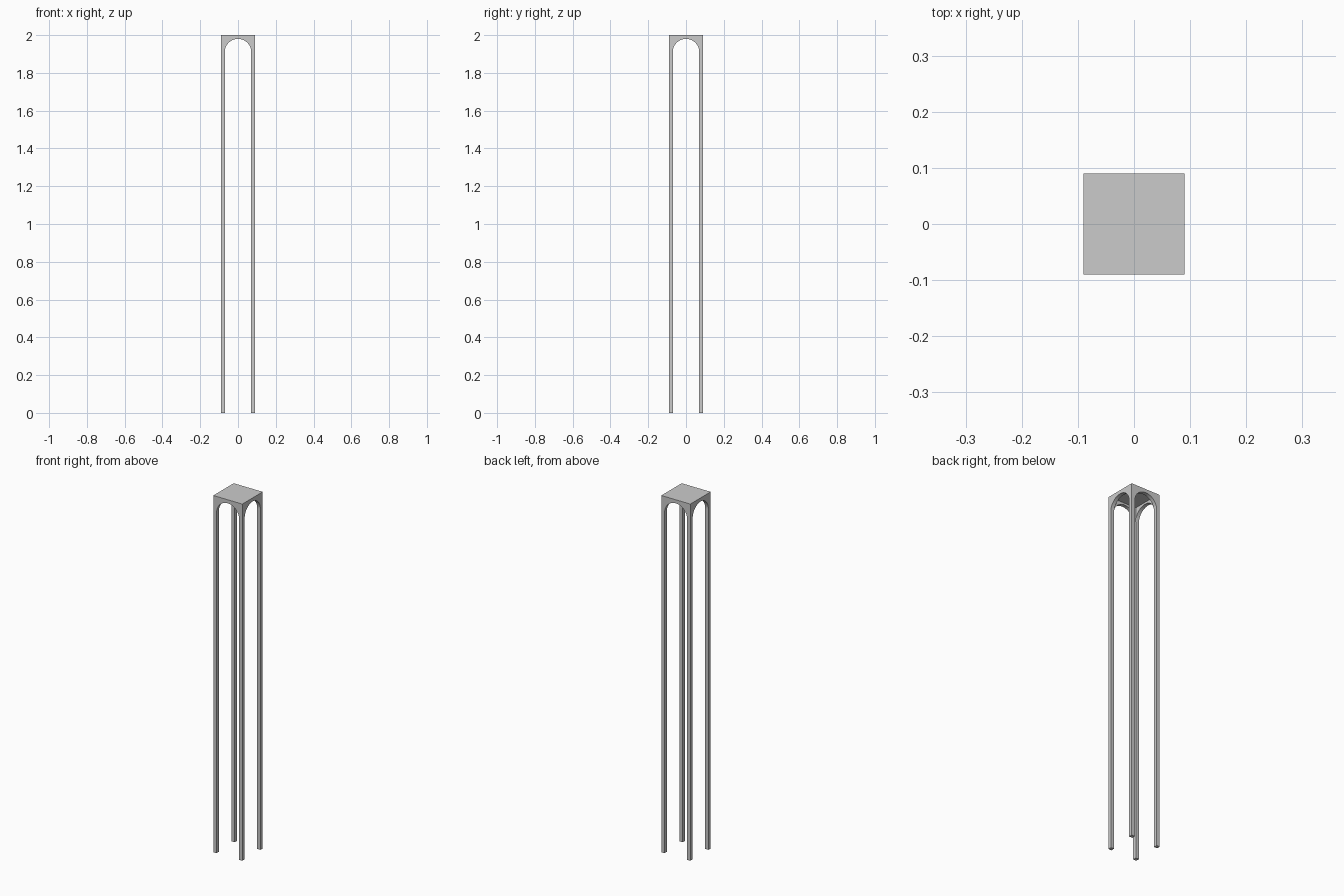
import bpy, bmesh, math
from mathutils import Matrix

if "Cube" in bpy.data.objects:
    bpy.data.objects.remove(bpy.data.objects["Cube"])

W = 0.09        # half width
T = 0.02        # leg and panel thickness
R = W - T       # arch radius
SPRING = 1.91   # height where the arch starts
SEG = 32


def make_object(name, bm):
    bmesh.ops.recalc_face_normals(bm, faces=bm.faces)
    me = bpy.data.meshes.new(name)
    bm.to_mesh(me)
    bm.free()
    ob = bpy.data.objects.new(name, me)
    bpy.context.collection.objects.link(ob)
    return ob


def box(name, lo, hi):
    bm = bmesh.new()
    bmesh.ops.create_cube(bm, size=1)
    for v in bm.verts:
        for i in range(3):
            v.co[i] = lo[i] if v.co[i] < 0 else hi[i]
    return make_object(name, bm)


def arch(name, angle):
    # spandrel panel above a round arch, between two corner legs
    pts = [(R * math.cos(math.pi * i / SEG), SPRING + R * math.sin(math.pi * i / SEG))
           for i in range(SEG + 1)]
    pts += [(-R, 2.0), (R, 2.0)]
    bm = bmesh.new()
    face = bm.faces.new([bm.verts.new((x, -W, z)) for x, z in pts])
    ext = bmesh.ops.extrude_face_region(bm, geom=[face])
    verts = [g for g in ext["geom"] if isinstance(g, bmesh.types.BMVert)]
    bmesh.ops.translate(bm, verts=verts, vec=(0, T, 0))
    bmesh.ops.rotate(bm, verts=bm.verts, matrix=Matrix.Rotation(angle, 3, 'Z'))
    return make_object(name, bm)


# four corner legs
for sx, nx in ((-1, "left"), (1, "right")):
    for sy, ny in ((-1, "front"), (1, "back")):
        xs = sorted((sx * W, sx * R))
        ys = sorted((sy * W, sy * R))
        box(f"{ny}_{nx}_leg", (xs[0], ys[0], 0), (xs[1], ys[1], 2))

# arched panels on all four sides
for i, side in enumerate(("front", "right", "back", "left")):
    arch(f"{side}_arch", i * math.pi / 2)

# thin top slab fitted between the panels
box("top_slab", (-R, -R, 1.99), (R, R, 2))
